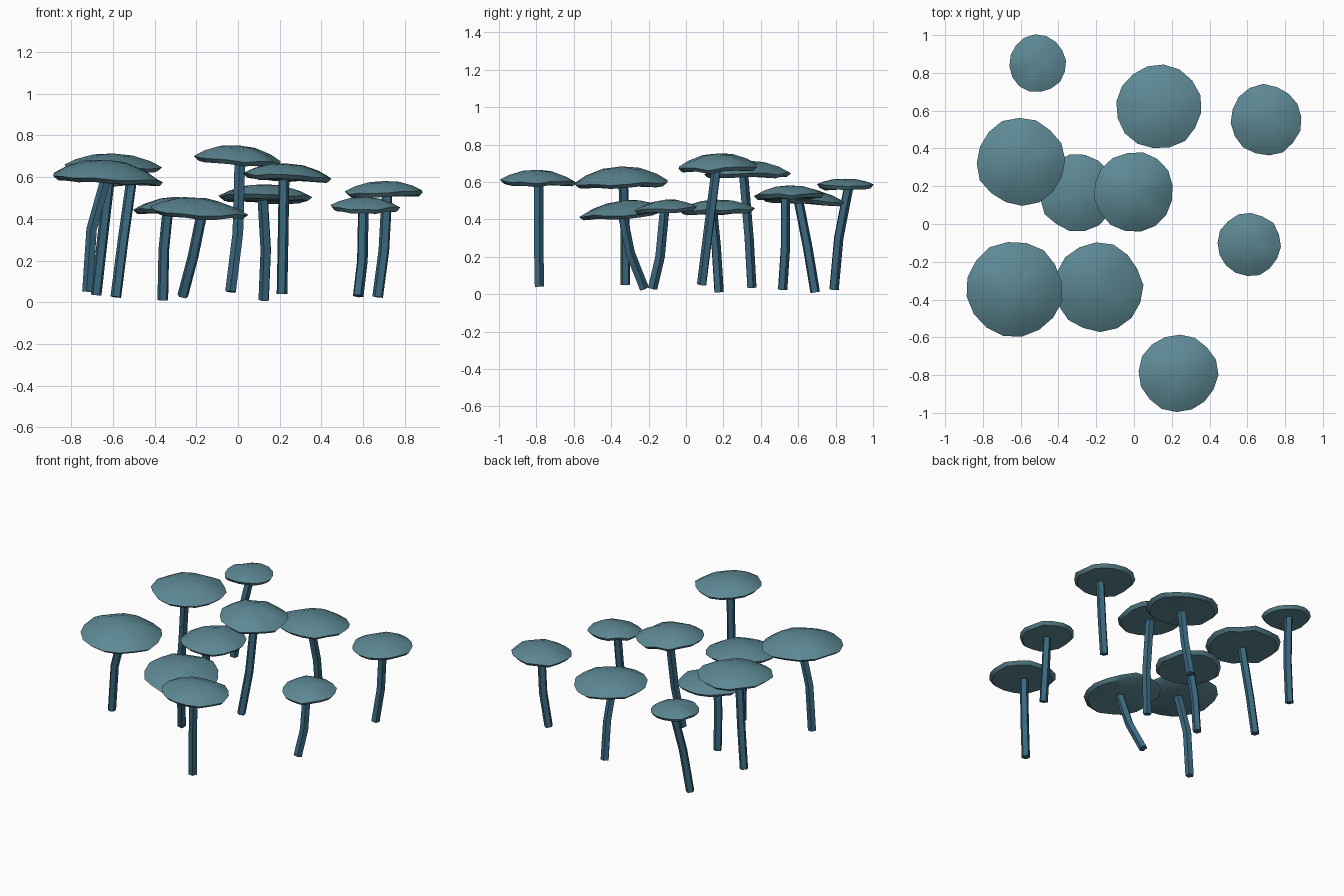
import bpy, bmesh, math, random
from mathutils import Vector

random.seed(4)
CAP_SIDES = 16
STEM_SIDES = 5
STEM_RADIUS = 0.027

default_cube = bpy.data.objects.get("Cube")
if default_cube:
    bpy.data.objects.remove(default_cube, do_unlink=True)


def make_material(name, colour):
    material = bpy.data.materials.new(name)
    material.use_nodes = True
    material.diffuse_color = (*colour, 1)
    shader = next(n for n in material.node_tree.nodes if n.type == "BSDF_PRINCIPLED")
    shader.inputs["Base Color"].default_value = (*colour, 1)
    return material


cap_blue = make_material("cap_teal", (0.11, 0.25, 0.3))
stem_blue = make_material("stem_blue", (0.042, 0.14, 0.215))


def finish(bm, name, material, angle):
    """Turn a bmesh into a shaded object."""
    bmesh.ops.recalc_face_normals(bm, faces=bm.faces)
    mesh = bpy.data.meshes.new(name)
    bm.to_mesh(mesh)
    bm.free()
    mesh.materials.append(material)
    obj = bpy.data.objects.new(name, mesh)
    bpy.context.collection.objects.link(obj)
    bpy.ops.object.select_all(action="DESELECT")
    obj.select_set(True)
    bpy.context.view_layer.objects.active = obj
    bpy.ops.object.shade_smooth_by_angle(angle=math.radians(angle))
    return obj


def bridge(bm, lower, upper):
    """Join two rings of vertices with quads."""
    count = len(lower)
    for i in range(count):
        j = (i + 1) % count
        bm.faces.new((lower[i], lower[j], upper[j], upper[i]))


def build_cap(name, centre, radius, height, tilt):
    """Irregular shallow dome with an undercut lip and a flat underside."""
    bm = bmesh.new()
    turn = random.uniform(0, math.pi)
    edge = [random.uniform(0.965, 1.015) for _ in range(CAP_SIDES)]
    wave = [random.uniform(-0.008, 0.008) for _ in range(CAP_SIDES)]

    def place(x, y, z):
        return bm.verts.new(centre + Vector((x, y, z + x * tilt[0] + y * tilt[1])))

    # underside, rim, shoulder and crown rings: radius share, height
    profile = [(0.9, -0.02), (1, 0), (0.76, height * 0.45), (0.4, height * 0.86)]
    rings = []
    for share, z in profile:
        ring = []
        for i in range(CAP_SIDES):
            a = turn + math.tau * i / CAP_SIDES
            r = radius * share * edge[i]
            ring.append(place(r * math.cos(a), r * math.sin(a), z + wave[i] * share))
        rings.append(ring)
    for lower, upper in zip(rings, rings[1:]):
        bridge(bm, lower, upper)
    peak = place(0, 0, height)
    base = place(0, 0, -0.02)
    for i in range(CAP_SIDES):
        j = (i + 1) % CAP_SIDES
        bm.faces.new((rings[-1][i], rings[-1][j], peak))
        bm.faces.new((rings[0][j], rings[0][i], base))
    finish(bm, name, cap_blue, 40)


def build_stem(name, path):
    """Faceted bent stalk through the given points."""
    bm = bmesh.new()
    turn = random.uniform(0, math.pi)
    rings = []
    for k, point in enumerate(path):
        along = path[min(k + 1, len(path) - 1)] - path[max(k - 1, 0)]
        # lean each ring across the stalk without twisting it
        lean = Vector((0, 0, 1)).rotation_difference(along.normalized())
        ring = []
        for i in range(STEM_SIDES):
            a = turn + math.tau * i / STEM_SIDES
            offset = Vector((math.cos(a), math.sin(a), 0)) * STEM_RADIUS
            ring.append(bm.verts.new(point + lean @ offset))
        rings.append(ring)
    for lower, upper in zip(rings, rings[1:]):
        bridge(bm, lower, upper)
    bm.faces.new(rings[0])
    bm.faces.new(rings[-1])
    finish(bm, name, stem_blue, 30)


def grow(place, cap, radius, height, tilt, foot, bend, neck):
    """One mushroom: cap at its rim centre, stalk from foot through bend to neck."""
    centre = Vector(cap)
    build_cap(place + "_cap", centre, radius, height, tilt)
    top = Vector((neck[0], neck[1], centre.z))
    build_stem(place + "_stem", [Vector(foot), Vector(bend), top])


# Front and middle mushrooms
grow("front", cap=(.235, -.79, .605), radius=.21, height=.06, tilt=(-.04, -.02),
     foot=(.21, -.785, .04), bend=(.215, -.79, .3), neck=(.22, -.79))
grow("front_right", cap=(-.63, -.345, .598), radius=.257, height=.085, tilt=(-.05, .03),
     foot=(-.72, -.325, .05), bend=(-.7, -.325, .35), neck=(-.63, -.335))
grow("front_middle", cap=(-.19, -.335, .44), radius=.237, height=.06, tilt=(-.06, .09),
     foot=(-.265, -.225, .03), bend=(-.215, -.3, .22), neck=(-.17, -.345))
grow("left", cap=(.61, -.11, .46), radius=.17, height=.045, tilt=(-.03, .08),
     foot=(.575, -.18, .03), bend=(.595, -.14, .2), neck=(.6, -.115))
grow("centre", cap=(0, .17, .682), radius=.212, height=.07, tilt=(-.07, .03),
     foot=(-.035, .085, .05), bend=(0, .12, .33), neck=(.01, .165))
grow("middle", cap=(-.3, .165, .45), radius=.205, height=.055, tilt=(0, .02),
     foot=(-.36, .175, .01), bend=(-.355, .16, .25), neck=(-.335, .14))

# Back mushrooms
grow("right", cap=(-.6, .33, .648), radius=.235, height=.065, tilt=(-.03, .01),
     foot=(-.68, .35, .035), bend=(-.65, .335, .3), neck=(-.61, .305))
grow("back_middle", cap=(.13, .62, .505), radius=.227, height=.06, tilt=(0, -.05),
     foot=(.125, .69, .01), bend=(.135, .65, .25), neck=(.12, .6))
grow("back_left", cap=(.7, .55, .528), radius=.19, height=.053, tilt=(.02, .03),
     foot=(.67, .515, .025), bend=(.7, .53, .25), neck=(.715, .53))
grow("back_right", cap=(-.51, .85, .582), radius=.153, height=.035, tilt=(0, .01),
     foot=(-.585, .79, .025), bend=(-.55, .815, .3), neck=(-.51, .87))
